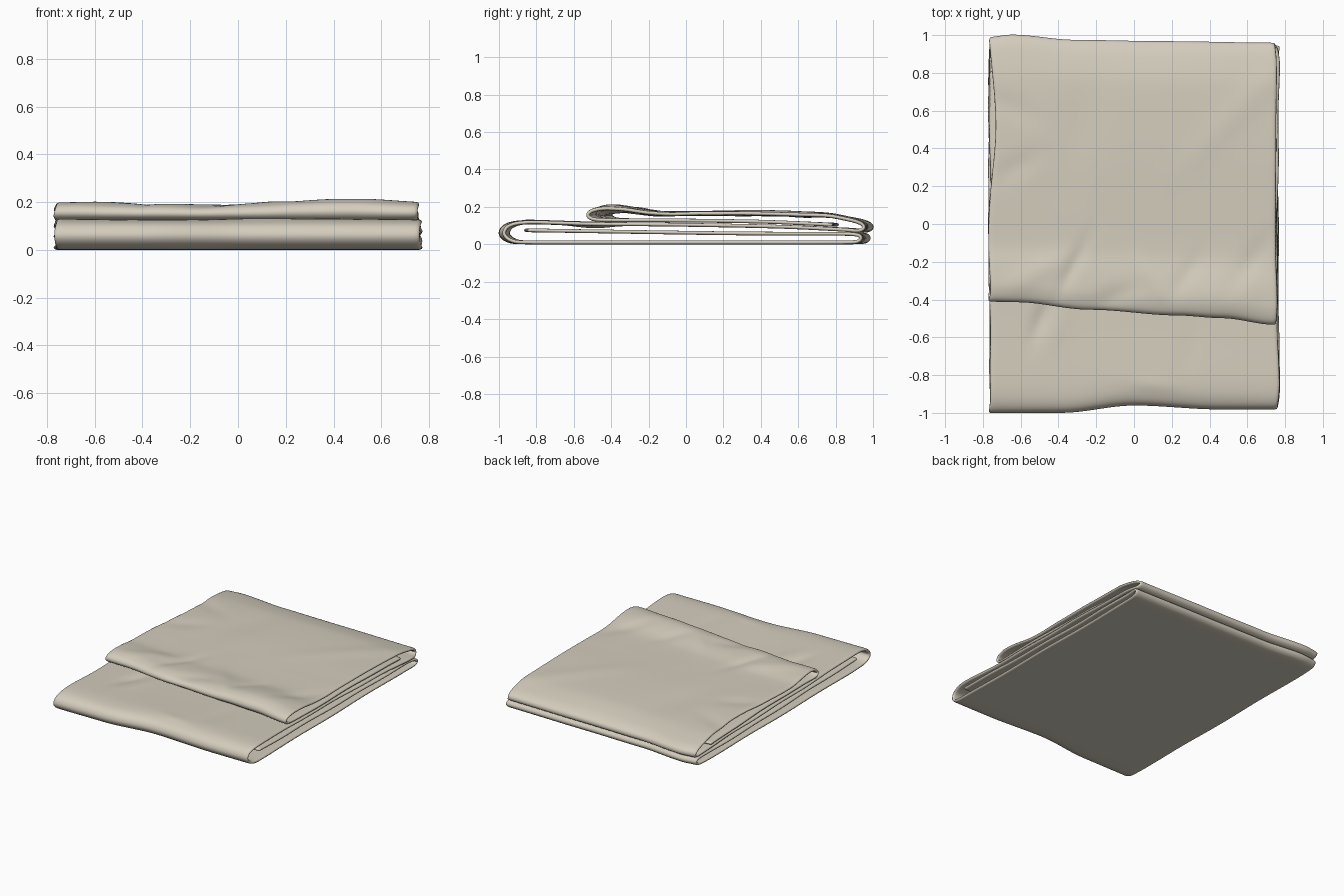
import bpy, bmesh, math
from mathutils import Vector

if "Cube" in bpy.data.objects:
    bpy.data.objects.remove(bpy.data.objects["Cube"])

# Centreline of the folded cloth (y, z), from the hidden inner end to the tucked flap end
LOWER = [(-0.86, .075), (-0.4, .068), (0.3, .058), (0.85, .056), (0.935, .051), (0.955, .033),
         (0.93, .013), (0.8, .010), (0, .010), (-0.8, .010), (-0.92, .013), (-0.965, .03),
         (-0.985, .06), (-0.965, .095), (-0.91, .114), (-0.82, .119), (-0.5, .110), (0, .104),
         (0.5, .094), (0.86, .078)]
FLAP = [(0.94, .072), (0.968, .086), (0.96, .108), (0.9, .132), (0.75, .158), (0.4, .168),
        (0.1, .166), (-0.15, .166), (-0.28, .180), (-0.39, .186), (-0.45, .174), (-0.468, .152),
        (-0.44, .134), (-0.36, .129), (-0.1, .128), (0.4, .121), (0.8, .104)]
HALF, NX, SUB = 0.766, 52, 3


def smooth(a, b, t):
    t = max(0.0, min(1.0, (t - a) / (b - a)))
    return t * t * (3 - 2 * t)


def interp(x, keys):
    for (x0, v0), (x1, v1) in zip(keys, keys[1:]):
        if x <= x1:
            return v0 + (v1 - v0) * smooth(x0, x1, x)
    return keys[-1][1]


def spline(pts):
    """Catmull-Rom samples with a fractional index."""
    out, n = [], len(pts)
    for i in range(n - 1):
        p = [Vector(pts[max(0, min(n - 1, i + k))]) for k in (-1, 0, 1, 2)]
        d = (p[2] - p[1]).length
        # limit tangents so that long and short spans do not overshoot
        m1, m2 = (p[2] - p[0]), (p[3] - p[1])
        m1 = m1.normalized() * min(d, m1.length / 2)
        m2 = m2.normalized() * min(d, m2.length / 2)
        steps = SUB if d < .1 else max(5, int(d / .04))
        for s in range(steps):
            t = s / steps
            q = ((2*t**3 - 3*t*t + 1) * p[1] + (t**3 - 2*t*t + t) * m1
                 + (3*t*t - 2*t**3) * p[2] + (t**3 - t*t) * m2)
            out.append((q.x, q.y, i + t))
    out.append((*pts[-1], n - 1))
    return out


def crease(x, y, cx, cy, ang, length, width, h):
    """Soft elongated ridge or dent."""
    c, s = math.cos(ang), math.sin(ang)
    u, v = (x - cx) * c + (y - cy) * s, -(x - cx) * s + (y - cy) * c
    return h * math.exp(-(u / length) ** 2 - (v / width) ** 2)


# Creases on the visible top: centre x, y, angle, length, width, height
TOP_CREASES = [(-.32, -.22, 1.1, .16, .03, -.013), (-.5, -.25, .5, .22, .06, .008),
               (-.62, .3, .5, .14, .05, -.008), (-.66, .62, -.4, .16, .05, -.008),
               (.48, -.38, .1, .25, .13, .017), (.1, -.3, -.9, .18, .05, .006),
               (.55, .6, .8, .4, .07, .006), (.28, -.27, 1.0, .12, .04, -.008),
               (-.3, .5, 1.3, .3, .12, -.006), (.62, -.2, .9, .2, .05, -.008),
               (-.1, -.38, .3, .12, .05, -.010)]
PAD_CREASES = [(-.49, -.5, 1.2, .12, .035, -.016), (-.4, -.55, 1.2, .12, .04, .004),
               (.1, -.85, -.1, .12, .03, .005), (.3, -.65, 1.4, .15, .05, -.003)]

path = spline(LOWER + FLAP)
nl = len(LOWER)
bm = bmesh.new()
rows = []
for i in range(NX + 1):
    u = -1 + 2 * i / NX
    row = []
    for y, z, k in path:
        # slightly different width for each layer
        x = u * (HALF + .005 * math.sin(k * 1.3 + u * 2) + .003 * math.sin(y * 9 + k))
        on_flap = smooth(nl - 1, nl + 2, k)
        x -= on_flap * .012 * smooth(.6, 1, u)
        if nl + 2 < k < nl + 8:
            x += .025 * smooth(.8, 1, -u) * math.exp(-((y - .5) / .3) ** 2)
        # wavy folded edges at the front and the back
        front = interp(u, [(-1, -.008), (-.5, -.006), (0, .033), (.6, .012), (1, .012)])
        back = interp(u, [(-1, .012), (-.85, .025), (-.4, -.003), (.2, -.010), (1, -.018)])
        Y = y + smooth(.5, .95, y) * back
        if k < nl:
            Y += smooth(-.65, -.95, y) * front
        else:
            edge = interp(u, [(-1, .065), (-.8, .062), (-.3, .022), (.3, -.008), (.6, -.022), (1, -.058)])
            Y += smooth(.2, -.42, y) * edge
        # soft cloth waves and creases
        Z = z
        if nl + 2 <= k <= nl + 12:
            w = smooth(nl + 2, nl + 4, k) * (1 - smooth(nl + 10, nl + 12, k))
            Z += w * (sum(crease(x, Y, *c) for c in TOP_CREASES)
                      + .003 * math.sin(4.5 * x + 1.5 * Y) - .004 * u * u * smooth(0, .8, Y))
        elif 13 <= k < nl - 1:
            w = smooth(13, 14.5, k) * smooth(-.3, -.42, y)
            Z += w * (sum(crease(x, Y, *c) for c in PAD_CREASES) + .002 * math.sin(5 * x))
        row.append(bm.verts.new((x, Y, Z)))
    rows.append(row)
for a, b in zip(rows, rows[1:]):
    for j in range(len(path) - 1):
        bm.faces.new((a[j], b[j], b[j + 1], a[j + 1]))
bmesh.ops.recalc_face_normals(bm, faces=bm.faces)

me = bpy.data.meshes.new("folded_blanket")
bm.to_mesh(me)
bm.free()
blanket = bpy.data.objects.new("folded_blanket", me)
bpy.context.collection.objects.link(blanket)

# Cloth thickness with softened hems
mod = blanket.modifiers.new("thickness", 'SOLIDIFY')
mod.thickness, mod.offset = .02, 0
sub = blanket.modifiers.new("soft", 'SUBSURF')
sub.levels = sub.render_levels = 1

mat = bpy.data.materials.new("warm beige cloth")
mat.diffuse_color = (.66, .61, .51, 1)
mat.use_nodes = True
mat.node_tree.nodes["Principled BSDF"].inputs["Base Color"].default_value = mat.diffuse_color
me.materials.append(mat)
me.polygons.foreach_set("use_smooth", [True] * len(me.polygons))
